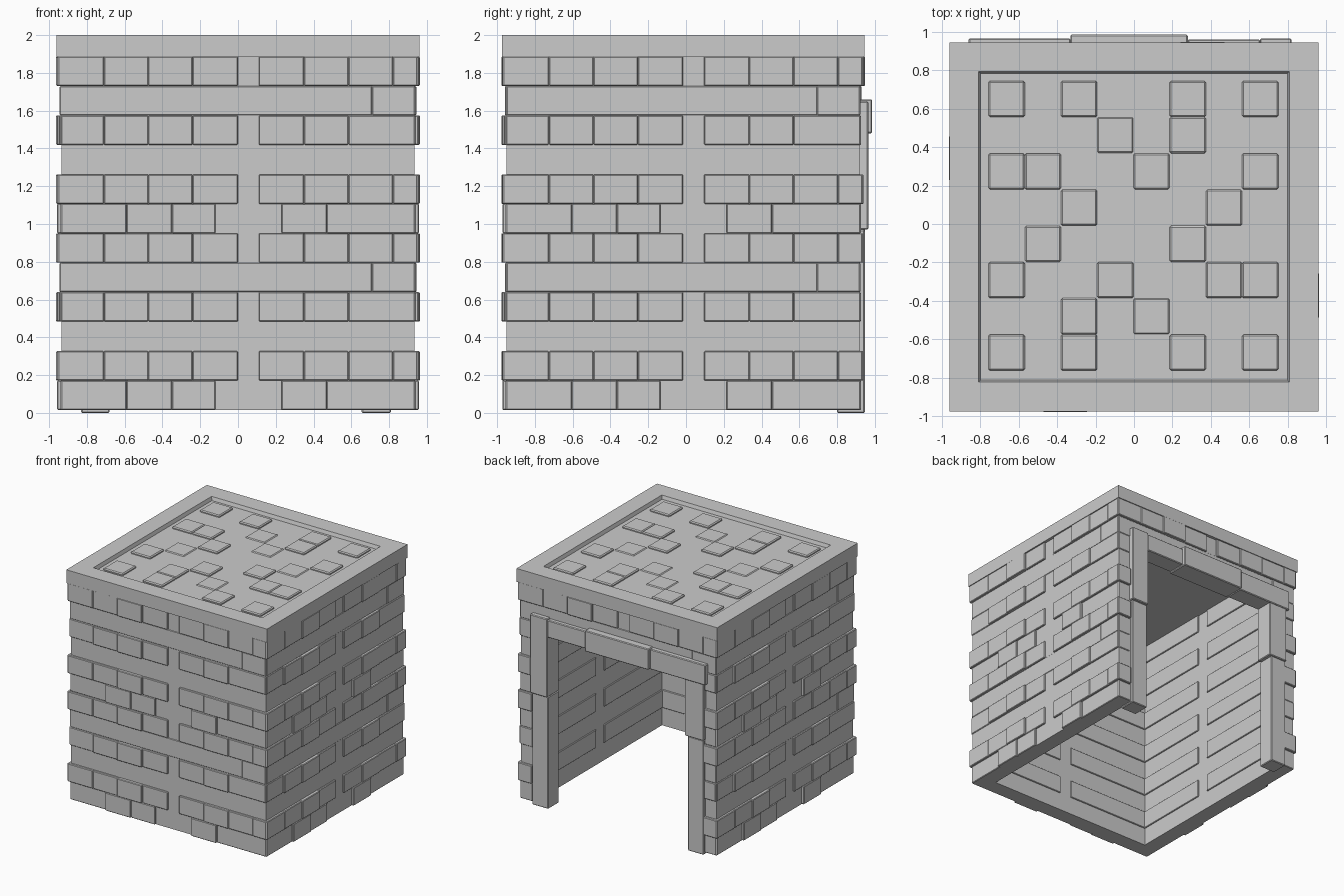
import bpy, bmesh
from math import pi
from mathutils import Matrix, Vector

cube = bpy.data.objects.get("Cube")
if cube:
    bpy.data.objects.remove(cube, do_unlink=True)

stone = bpy.data.materials.new("grey_stone")
stone.use_nodes = True
stone.diffuse_color = (0.6, 0.6, 0.6, 1)
stone.node_tree.nodes["Principled BSDF"].inputs["Base Color"].default_value = (0.6, 0.6, 0.6, 1)

YC = -0.015          # the walls sit slightly forward of the door frame
INNER, CORE = 0.80, 0.935


def add_box(bm, x, y, z):
    """Add a box from three (low, high) ranges."""
    size = Vector((x[1] - x[0], y[1] - y[0], z[1] - z[0]))
    mid = Vector((x[0] + x[1], y[0] + y[1], z[0] + z[1])) / 2
    bmesh.ops.create_cube(bm, size=1, matrix=Matrix.Translation(mid) @ Matrix.Diagonal((*size, 1)))


def finish(name, bm, bevel=0.0, turn=0, shift=0.0):
    """Turn the bmesh into an object, baking in a quarter turn and a y shift."""
    bm.transform(Matrix.Translation((0, shift, 0)) @ Matrix.Rotation(turn * pi / 2, 4, "Z"))
    bmesh.ops.recalc_face_normals(bm, faces=bm.faces)
    mesh = bpy.data.meshes.new(name)
    bm.to_mesh(mesh)
    bm.free()
    mesh.materials.append(stone)
    ob = bpy.data.objects.new(name, mesh)
    bpy.context.collection.objects.link(ob)
    if bevel:
        mod = ob.modifiers.new("chipped_edges", "BEVEL")
        mod.width, mod.segments = bevel, 1
    return ob


# Brick courses: (start, end, outer depth) along the wall
half_left = [(-0.71, -0.475, 0.955), (-0.475, -0.24, 0.963), (-0.24, 0, 0.95)]
half_right = [(0.11, 0.35, 0.95), (0.35, 0.585, 0.958)]
running = [(-0.953, -0.71, 0.956)] + half_left + half_right + [(0.585, 0.82, 0.953), (0.82, 0.95, 0.957)]
offset = [(-0.938, -0.59, 0.942), (-0.59, -0.35, 0.957), (-0.35, -0.12, 0.95),
          (0.23, 0.47, 0.957), (0.47, 0.938, 0.941)]
fading = [(-0.938, -0.71, 0.942)] + half_left + half_right + [(0.585, 0.938, 0.948)]
plain = []
long = [(-0.936, 0.71, 0.939), (0.71, 0.937, 0.944)]
courses = [offset, running, plain, fading, long, running] * 2
BASE, STEP = 0.015, 0.156

# Four walls, each a core with brick courses; the back one is open
for turn, side in enumerate(("front", "right", "back", "left")):
    is_back = side == "back"
    core = bmesh.new()
    add_box(core, (-CORE, CORE), (-CORE, -INNER), (1.64 if is_back else BASE, 1.9))
    finish(side + "_wall", core, 0, turn, YC)

    bricks, ledges = bmesh.new(), bmesh.new()
    for row, course in enumerate(courses):
        z = (BASE + row * STEP, BASE + (row + 1) * STEP)
        for start, end, depth in course:
            pieces = [(start, end)]
            if is_back and row < 10:     # keep only the ends beside the doorway
                pieces = [(start, min(end, -0.82)), (max(start, 0.82), end)]
            for a, b in pieces:
                if b - a > 0.02:
                    add_box(bricks, (a, b), (-depth, -0.85), z)
        # Shallow ledges on the inner face
        if course in (running, fading) and not (is_back and row < 10):
            for a, b in ((-0.81, 0), (0.11, 0.81)):
                add_box(ledges, (a, b), (-INNER - 0.02, -INNER + 0.01), z)
    finish(side + "_bricks", bricks, 0.005, turn, YC)
    finish(side + "_inner_ledges", ledges, 0.004, turn, YC)

# Door frame: posts and lintel in staggered blocks
frame = {
    "post_right_lower": ((0.655, 0.81), (0.80, 0.947), (0, 0.97)),
    "post_right_upper": ((0.655, 0.82), (0.80, 0.965), (0.97, 1.65)),
    "post_left_lower": ((-0.83, -0.68), (0.80, 0.947), (0, 0.99)),
    "post_left_upper": ((-0.835, -0.655), (0.80, 0.955), (0.99, 1.49)),
    "lintel_right": ((0.28, 0.656), (0.80, 0.96), (1.49, 1.64)),
    "lintel_middle": ((-0.33, 0.28), (0.79, 0.985), (1.48, 1.66)),
    "lintel_left": ((-0.86, -0.33), (0.80, 0.965), (1.48, 1.655)),
}
for name, ranges in frame.items():
    bm = bmesh.new()
    add_box(bm, *ranges)
    finish(name, bm, 0.006)

# Roof slab with a sunken panel inside a raised rim
bm = bmesh.new()
add_box(bm, (-0.96, 0.96), (-0.96, 0.96), (1.885, 2))
top = max(bm.faces, key=lambda f: f.calc_center_median().z)
bmesh.ops.inset_region(bm, faces=[top], thickness=0.152, use_even_offset=True)
bmesh.ops.inset_region(bm, faces=[top], thickness=0.01, depth=-0.03, use_even_offset=True)
finish("roof_slab", bm, 0, 0, YC)

# Raised roof tiles: '#' high, 'o' low
pattern = ["#.#..#.#", "...o.#..", "##..o..#", "..#...o.",
           ".o...#..", "#..#..##", "..#.o...", "#.#..#.#"]
CELL = 0.1885
bm = bmesh.new()
for r, line in enumerate(pattern):
    for c, mark in enumerate(line):
        if mark != ".":
            x, y = -0.757 + c * CELL, 0.745 - r * CELL
            add_box(bm, (x, x + CELL), (y - CELL, y), (1.95, 1.987 if mark == "#" else 1.977))
finish("roof_tiles", bm, 0.008)
